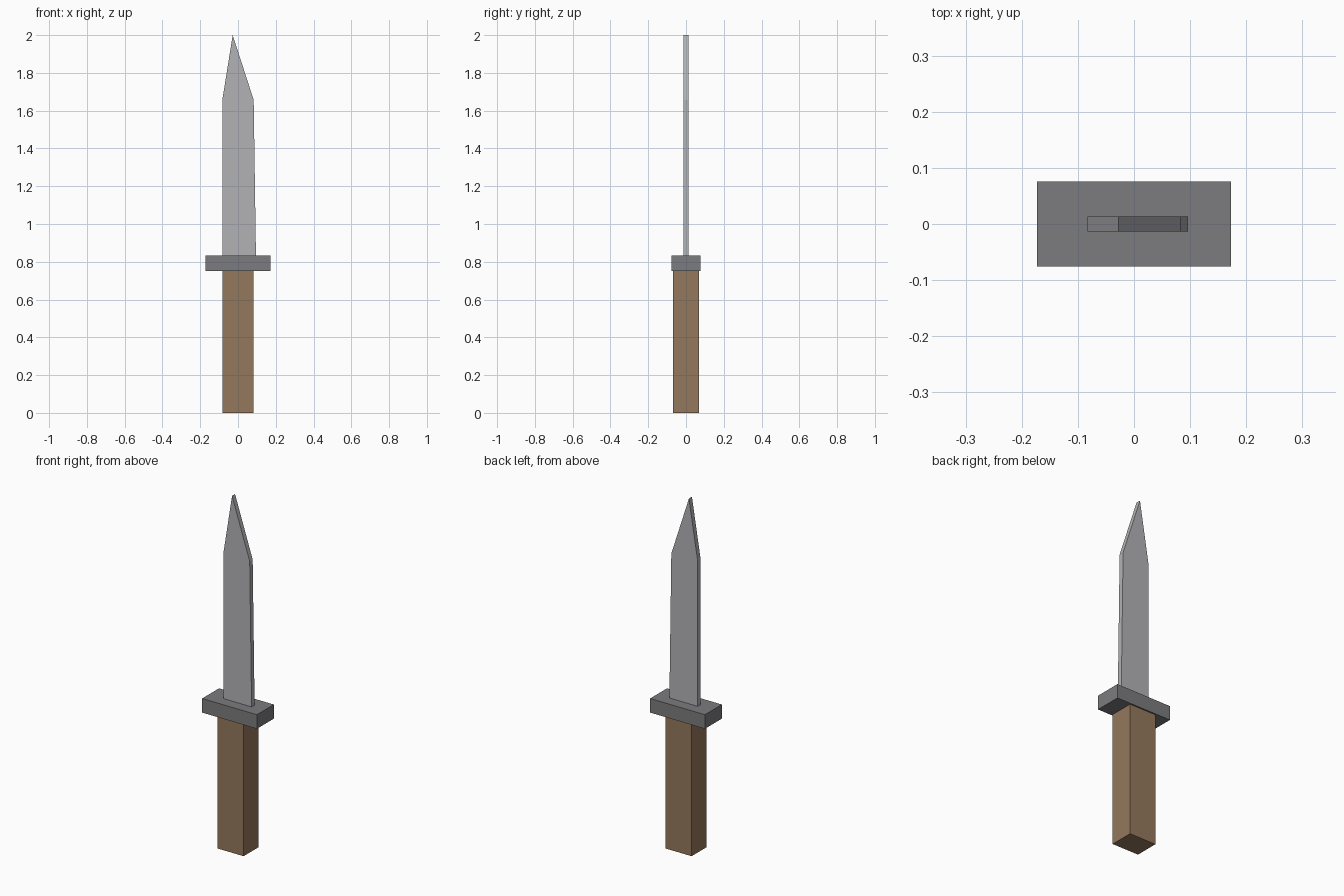
import bpy, bmesh

if "Cube" in bpy.data.objects:
    bpy.data.objects.remove(bpy.data.objects["Cube"])


def extrude_profile(name, profile, half_depth, color=None):
    """Extrude a closed XZ outline symmetrically along Y."""
    bm = bmesh.new()
    face = bm.faces.new([bm.verts.new((x, -half_depth, z)) for x, z in profile])
    ext = bmesh.ops.extrude_face_region(bm, geom=[face], use_keep_orig=True)
    verts = [g for g in ext["geom"] if isinstance(g, bmesh.types.BMVert)]
    bmesh.ops.translate(bm, verts=verts, vec=(0, 2 * half_depth, 0))
    bmesh.ops.recalc_face_normals(bm, faces=bm.faces)
    mesh = bpy.data.meshes.new(name)
    bm.to_mesh(mesh)
    bm.free()
    obj = bpy.data.objects.new(name, mesh)
    bpy.context.collection.objects.link(obj)
    if color:
        mat = bpy.data.materials.new(name + "_material")
        mat.diffuse_color = color
        mat.use_nodes = True
        mat.node_tree.nodes["Principled BSDF"].inputs["Base Color"].default_value = mat.diffuse_color
        mesh.materials.append(mat)
    return obj


def box_profile(half_width, z0, z1):
    return [(-half_width, z0), (half_width, z0), (half_width, z1), (-half_width, z1)]


# Wooden grip
extrude_profile("handle", box_profile(0.083, 0.0, 0.752), 0.068, (0.30, 0.19, 0.11, 1))

# Cross guard
extrude_profile("guard", box_profile(0.1725, 0.752, 0.832), 0.076, (0.20, 0.20, 0.21, 1))

# Blade: slightly tapered edge and off-centre point, seated in the guard
blade = [(-0.083, 0.80), (0.0955, 0.80), (0.083, 1.657), (-0.028, 2.0), (-0.083, 1.657)]
extrude_profile("blade", blade, 0.0135, (0.45, 0.45, 0.47, 1))
